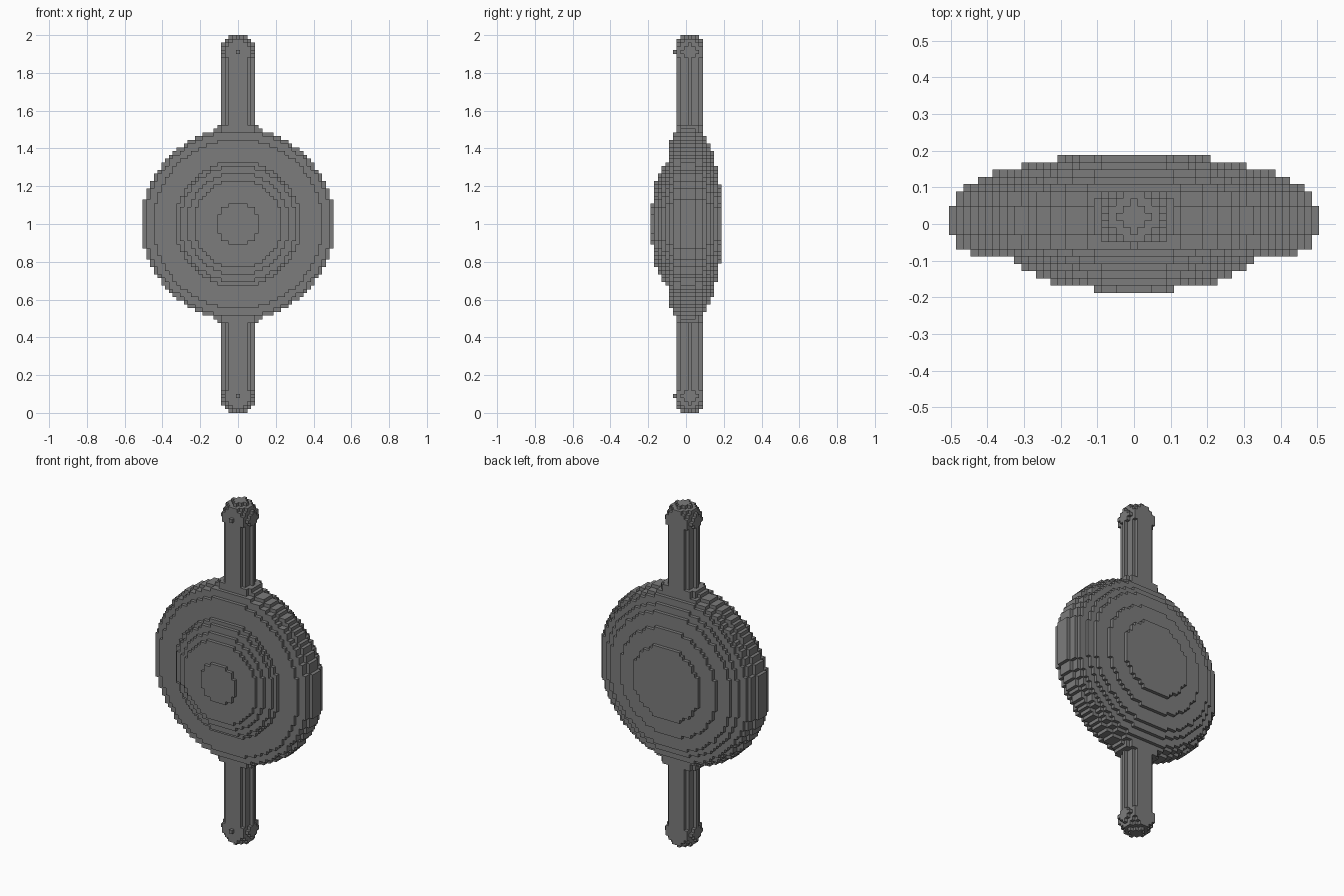
import bpy
import bmesh
from mathutils import Vector
from itertools import product

cube = bpy.data.objects.get("Cube")
if cube:
    bpy.data.objects.remove(cube)

H = 2 / 101          # edge of one block
ROD_Y = 1            # rods sit one block behind the centre plane
BALL_K = 46          # height of the rounded rod ends, in blocks from the middle

grey = bpy.data.materials.new("dark grey")
grey.use_nodes = True
grey.diffuse_color = (0.2, 0.2, 0.2, 1)
grey.node_tree.nodes["Principled BSDF"].inputs["Base Color"].default_value = (0.2, 0.2, 0.2, 1)

# Half-width in blocks of each disc layer, front to back
LAYERS = [5, 11, 13, 15, 16, 22, 24, 24, 25, 25, 25, 25, 24, 24, 23, 21, 19, 15, 10]


def disc_cells():
    cells = set()
    for j, n in enumerate(LAYERS, -9):
        r2 = (n + 0.8) ** 2
        cells |= {(i, j, k) for i, k in product(range(-n, n + 1), repeat=2)
                  if i * i + k * k <= r2}
    return cells


def rod_cells(side):
    cells = set()
    for i, d, k in product(range(-5, 6), range(-3, 4), range(0, 51)):
        across = i * i + d * d
        shaft = across <= 16 and k <= BALL_K
        end = across + (k - BALL_K) ** 2 <= 20 and abs(i) <= 4
        collar = k <= 26 and across <= 29
        if shaft or end or collar:
            cells.add((i, d + ROD_Y, side * k))
    # small nub on the front of the rounded end
    cells.add((0, ROD_Y - 4, side * BALL_K))
    return cells


def build(name, cells, solid):
    """Skin the cells, leaving out faces that touch any other solid cell."""
    bm = bmesh.new()
    verts = {}

    def corner(p):
        if p not in verts:
            x, y, z = p
            verts[p] = bm.verts.new(((x - 0.5) * H, (y - 0.5) * H, (z - 0.5) * H + 1))
        return verts[p]

    for cell in sorted(cells):
        for axis, step in product(range(3), (-1, 1)):
            near = list(cell)
            near[axis] += step
            if tuple(near) in solid:
                continue
            u, v = (axis + 1) % 3, (axis + 2) % 3
            loop = []
            for a, b in ((0, 0), (1, 0), (1, 1), (0, 1)):
                p = list(cell)
                p[axis] += step > 0
                p[u] += a
                p[v] += b
                loop.append(corner(tuple(p)))
            bm.faces.new(loop if step > 0 else loop[::-1])
    mesh = bpy.data.meshes.new(name)
    bm.to_mesh(mesh)
    bm.free()
    mesh.materials.append(grey)
    obj = bpy.data.objects.new(name, mesh)
    bpy.context.collection.objects.link(obj)


# Domed disc with a rod above and below it
disc = disc_cells()
upper = rod_cells(1) - disc
lower = rod_cells(-1) - disc
solid = disc | upper | lower
build("disc", disc, solid)
build("upper_rod", upper, solid)
build("lower_rod", lower, solid)
